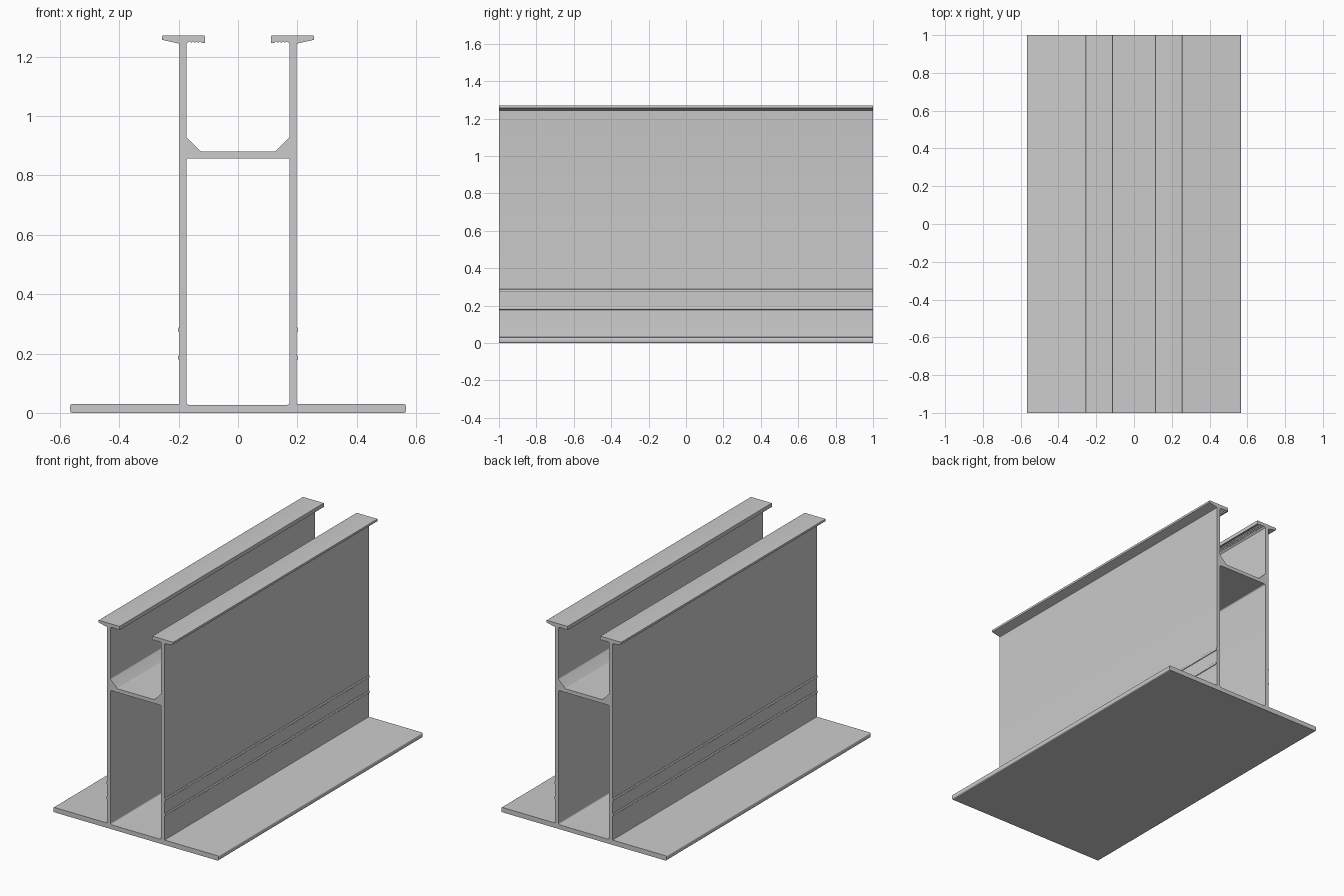
import bpy, bmesh
from math import sin, cos, pi
from mathutils import Vector

if "Cube" in bpy.data.objects:
    bpy.data.objects.remove(bpy.data.objects["Cube"])


def fillet(corner, before, after, r, steps=4):
    """Round one profile corner with a short quadratic arc."""
    c, a, b = Vector(corner), Vector(before), Vector(after)
    p = c + (a - c).normalized() * r
    q = c + (b - c).normalized() * r
    return [tuple(p * (1 - t) ** 2 + c * 2 * t * (1 - t) + q * t * t)
            for t in (i / steps for i in range(steps + 1))]


def rounded(points):
    """points: (x, z, radius); open half profile, ends stay sharp."""
    out = []
    for i, (x, z, r) in enumerate(points):
        if r and 0 < i < len(points) - 1:
            out += fillet((x, z), points[i - 1][:2], points[i + 1][:2], r)
        else:
            out.append((x, z))
    return out


def bump(x, z, r=0.008, depth=0.006, steps=6):
    """Small rounded marking ridge on the outer wall."""
    return [(x + depth * sin(pi * i / steps), z - r * cos(pi * i / steps), 0)
            for i in range(steps + 1)]


def mirrored(half):
    return half + [(-x, z) for x, z in reversed(half)]


OUT, IN, TOP = 0.197, 0.174, 1.271

# Right half of the outer outline: base flange, wall with ridges
outline = [(0.55, 0, 0), (0.566, 0, 0.009), (0.566, 0.03, 0.009),
           (OUT, 0.03, 0.004)]
outline += bump(OUT, 0.186) + bump(OUT, 0.28)
# Top flange with tapered outer lip
outline += [(OUT, 1.244, 0.003), (0.256, 1.257, 0.002), (0.256, TOP, 0.002),
            (0.112, TOP, 0.002), (0.112, 1.247, 0)]
# Gripping teeth under the inner lip
for i in range(4):
    x = 0.122 + i * 0.012
    outline += [(x, 1.247, 0), (x + 0.006, 1.252, 0)]
outline += [(0.170, 1.247, 0), (IN, 1.243, 0)]
# Upper channel with braced corners
outline += [(IN, 0.929, 0.004), (0.126, 0.881, 0.004), (0.1, 0.881, 0)]

# Right half of the closed lower chamber
chamber = [(0.1, 0.027, 0), (IN, 0.027, 0.01), (IN, 0.858, 0.01), (0.1, 0.858, 0)]

# Extrude the filled profile along y
curve = bpy.data.curves.new("rail_profile", "CURVE")
curve.dimensions = "2D"
curve.fill_mode = "BOTH"
curve.extrude = 1.0
for half in (outline, chamber):
    pts = mirrored(rounded(half))
    spline = curve.splines.new("POLY")
    spline.points.add(len(pts) - 1)
    for p, (x, z) in zip(spline.points, pts):
        p.co = (x, z, 0, 1)
    spline.use_cyclic_u = True

rail = bpy.data.objects.new("double_wall_rail", curve)
bpy.context.collection.objects.link(rail)
rail.rotation_euler.x = pi / 2
bpy.context.view_layer.objects.active = rail
rail.select_set(True)
bpy.ops.object.convert(target="MESH")
rail = bpy.context.object
bpy.ops.object.transform_apply(location=False, rotation=True, scale=False)

# Weld the end caps to the walls
bm = bmesh.new()
bm.from_mesh(rail.data)
bmesh.ops.remove_doubles(bm, verts=bm.verts, dist=0.0002)
bmesh.ops.recalc_face_normals(bm, faces=bm.faces)
bm.to_mesh(rail.data)
bm.free()
bpy.ops.object.shade_smooth_by_angle(angle=pi / 6)
